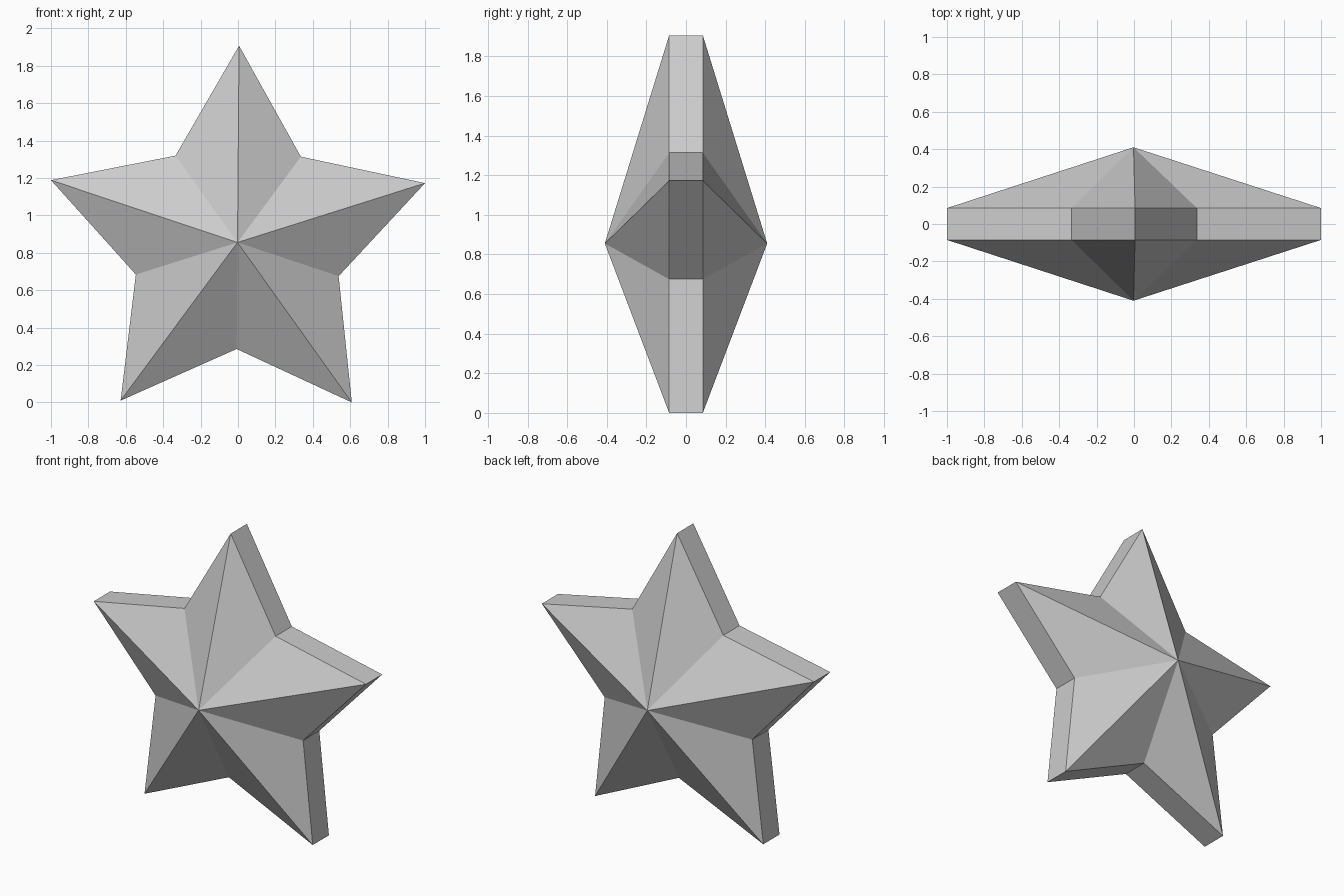
import bpy, bmesh, math

if "Cube" in bpy.data.objects:
    bpy.data.objects.remove(bpy.data.objects["Cube"])

R_TIP, R_VALLEY = 1.0515, 0.57   # star radii
CX, CZ = -0.0027, 0.8556         # star centre
TILT = -0.008                    # slight clockwise lean
RIM, PEAK = 0.085, 0.41          # half thickness at rim and centre

bm = bmesh.new()


def ring(y):
    """Ten-point star outline at depth y."""
    pts = []
    for i in range(10):
        a = math.pi / 2 + TILT + i * math.pi / 5
        r = R_VALLEY if i % 2 else R_TIP
        pts.append(bm.verts.new((CX + r * math.cos(a), y, CZ + r * math.sin(a))))
    return pts


# Front and back outlines with their raised centre points
front, back = ring(-RIM), ring(RIM)
front_peak = bm.verts.new((CX, -PEAK, CZ))
back_peak = bm.verts.new((CX, PEAK, CZ))

# Facets and the flat rim
for i in range(10):
    j = (i + 1) % 10
    bm.faces.new((front[i], front[j], front_peak))
    bm.faces.new((back[j], back[i], back_peak))
    bm.faces.new((front[j], front[i], back[i], back[j]))

bmesh.ops.recalc_face_normals(bm, faces=bm.faces)
mesh = bpy.data.meshes.new("star")
bm.to_mesh(mesh)
bm.free()
bpy.context.collection.objects.link(bpy.data.objects.new("star", mesh))
